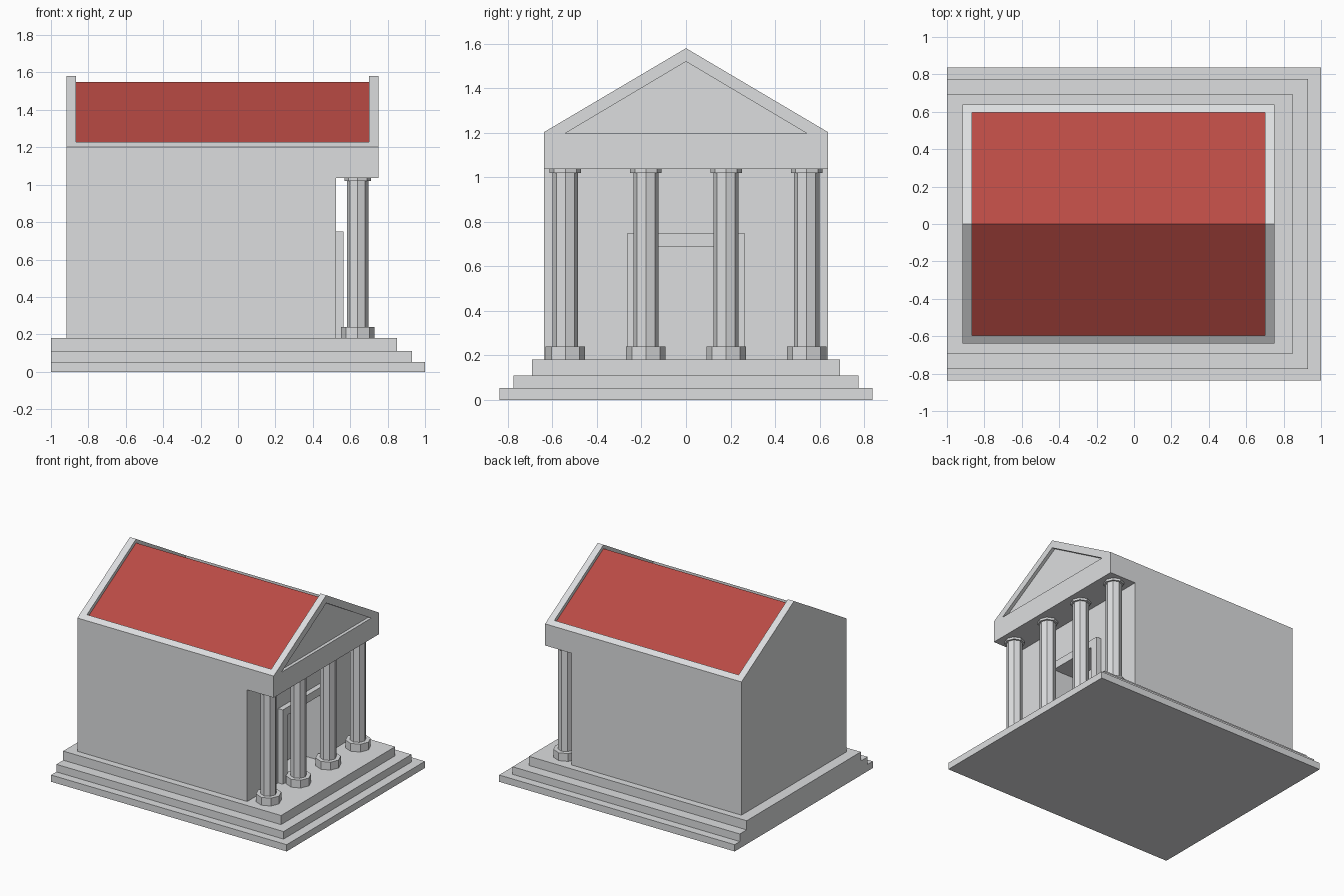
import bpy, bmesh

if "Cube" in bpy.data.objects:
    bpy.data.objects.remove(bpy.data.objects["Cube"])


def material(name, color):
    m = bpy.data.materials.new(name)
    m.diffuse_color = (*color, 1)
    m.use_nodes = True
    m.node_tree.nodes["Principled BSDF"].inputs["Base Color"].default_value = m.diffuse_color
    return m


STONE = material("light_stone", (0.72, 0.73, 0.74))
RED = material("red_tile", (0.49, 0.07, 0.058))


def finish(name, bm, mat):
    bmesh.ops.recalc_face_normals(bm, faces=bm.faces[:])
    me = bpy.data.meshes.new(name)
    bm.to_mesh(me)
    bm.free()
    me.materials.append(mat)
    ob = bpy.data.objects.new(name, me)
    bpy.context.collection.objects.link(ob)
    return ob


def prism(name, profile, x0, x1, mat=STONE):
    """Extrude a (y, z) profile from x0 to x1."""
    bm = bmesh.new()
    a = [bm.verts.new((x0, y, z)) for y, z in profile]
    b = [bm.verts.new((x1, y, z)) for y, z in profile]
    bm.faces.new(a)
    bm.faces.new(b)
    n = len(a)
    for i in range(n):
        j = (i + 1) % n
        bm.faces.new((a[i], a[j], b[j], b[i]))
    return finish(name, bm, mat)


def box(name, x0, x1, half_y, z0, z1):
    return prism(name, [(-half_y, z0), (half_y, z0), (half_y, z1), (-half_y, z1)], x0, x1)


def cut(ob, cutter):
    mod = ob.modifiers.new("cut", 'BOOLEAN')
    mod.operation = 'DIFFERENCE'
    mod.solver = 'EXACT'
    mod.object = cutter
    cutter.hide_render = True
    bpy.context.view_layer.objects.active = ob
    bpy.ops.object.modifier_apply(modifier=mod.name)
    bpy.data.objects.remove(cutter)


def column(name, x, y, rings):
    """Stacked octagonal drums; rings are (radius, bottom, top)."""
    bm = bmesh.new()
    for r, z0, z1 in rings:
        d = bmesh.ops.create_cone(bm, cap_ends=True, segments=8, radius1=r, radius2=r, depth=z1 - z0)
        bmesh.ops.translate(bm, verts=d["verts"], vec=(x, y, (z0 + z1) / 2))
    return finish(name, bm, STONE)


# Stepped platform
box("lower_step", -1, 1, 0.838, 0, 0.052)
box("middle_step", -1, 0.93, 0.775, 0.052, 0.11)
box("upper_step", -1, 0.85, 0.692, 0.11, 0.18)

# Main hall with gable, then porch, doorway, pediment and roof recesses
EAVE, PEAK, W = 1.203, 1.58, 0.638
hall = prism("hall", [(-W, 0.18), (W, 0.18), (W, EAVE), (0, PEAK), (-W, EAVE)], -0.918, 0.75)
cut(hall, box("porch_cutter", 0.525, 1.2, 1, 0.05, 1.037))
cut(hall, box("door_cutter", 0.365, 0.7, 0.205, 0.05, 0.69))
cut(hall, prism("pediment_cutter", [(-0.545, 1.196), (0.545, 1.196), (0, 1.52)], 0.725, 0.9))

# Roof: sunken tiled slopes inside a stone rim
R = 0.597
RIM = PEAK - (PEAK - EAVE) * R / W


def roof_profile(low, high):
    return [(-R, RIM + low), (0, PEAK + low), (R, RIM + low),
            (R, RIM + high), (0, PEAK + high), (-R, RIM + high)]


cut(hall, prism("roof_cutter", roof_profile(-0.04, 0.3), -0.865, 0.70))
prism("roof_tiles", roof_profile(-0.04, -0.03), -0.865, 0.70, RED)

# Door surround
prism("door_frame", [(-0.263, 0.18), (-0.205, 0.18), (-0.205, 0.69), (0.205, 0.69),
                     (0.205, 0.18), (0.263, 0.18), (0.263, 0.75), (-0.263, 0.75)], 0.525, 0.565)

# Porch columns: base, shaft, capital
for i, y in enumerate((-0.542, -0.18, 0.18, 0.542)):
    column(f"column_{i + 1}", 0.64, y,
           [(0.089, 0.18, 0.24), (0.057, 0.24, 1.02), (0.071, 1.02, 1.037)])
